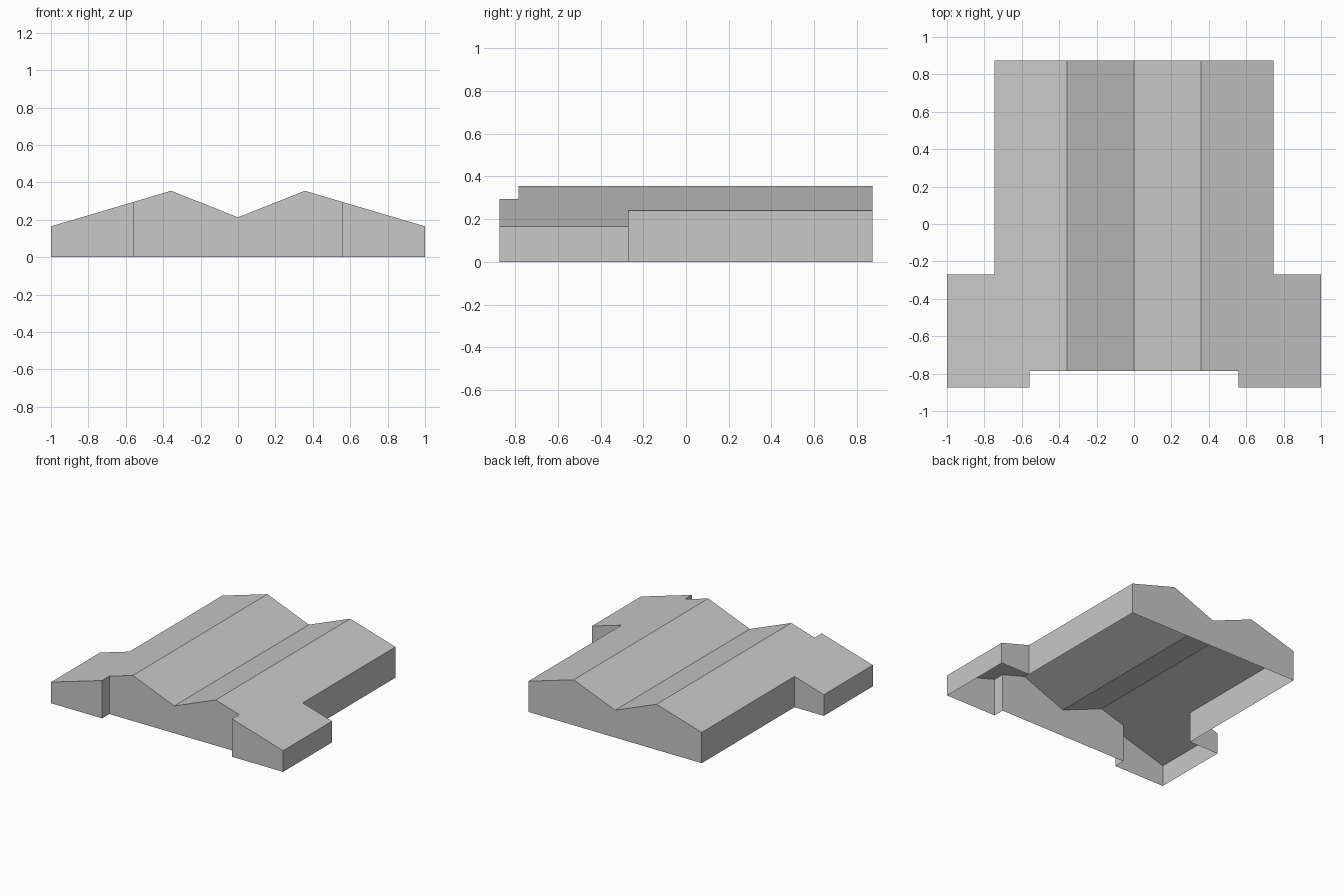
import bpy
import bmesh

cube = bpy.data.objects.get("Cube")
if cube:
    bpy.data.objects.remove(cube, do_unlink=True)

RIDGE_X, RIDGE_Z, VALLEY_Z, EAVE_Z = 0.357, 0.355, 0.213, 0.165


def roof_height(x):
    """Height of the double-gabled roof, the same on both sides."""
    x = abs(x)
    if x < RIDGE_X:
        return VALLEY_Z + (RIDGE_Z - VALLEY_Z) * x / RIDGE_X
    return RIDGE_Z + (EAVE_Z - RIDGE_Z) * (x - RIDGE_X) / (1 - RIDGE_X)


# One plain grey for the whole shell
grey = bpy.data.materials.new("plain grey")
grey.use_nodes = True
colour = (0.58, 0.58, 0.58, 1)
grey.diffuse_color = colour
grey.node_tree.nodes["Principled BSDF"].inputs["Base Color"].default_value = colour

# Footprint: long hall, two front side wings, recessed front wall
half = [(0.56, -0.785), (0.56, -0.873), (1.0, -0.873),
        (1.0, -0.27), (0.747, -0.27), (0.747, 0.873)]
outline = half + [(-x, y) for x, y in reversed(half)]

bm = bmesh.new()
bm.faces.new([bm.verts.new((x, y, 0)) for x, y in outline])

# Crease the roof along both ridges and the valley
for x in (-RIDGE_X, 0, RIDGE_X):
    bmesh.ops.bisect_plane(bm, geom=bm.verts[:] + bm.edges[:] + bm.faces[:],
                           plane_co=(x, 0, 0), plane_no=(1, 0, 0), dist=1e-5)
for v in bm.verts:
    v.co.z = roof_height(v.co.x)

# Drop walls from the roof edge to the ground, leaving the underside open
rim = [e for e in bm.edges if e.is_boundary]
walls = bmesh.ops.extrude_edge_only(bm, edges=rim)
for v in walls["geom"]:
    if isinstance(v, bmesh.types.BMVert):
        v.co.z = 0

# Face everything outwards
bmesh.ops.recalc_face_normals(bm, faces=bm.faces[:])
bm.normal_update()
if max(bm.faces, key=lambda f: abs(f.normal.z)).normal.z < 0:
    bmesh.ops.reverse_faces(bm, faces=bm.faces[:])

mesh = bpy.data.meshes.new("building_shell")
bm.to_mesh(mesh)
bm.free()
mesh.materials.append(grey)
shell = bpy.data.objects.new("building_shell", mesh)
bpy.context.collection.objects.link(shell)
